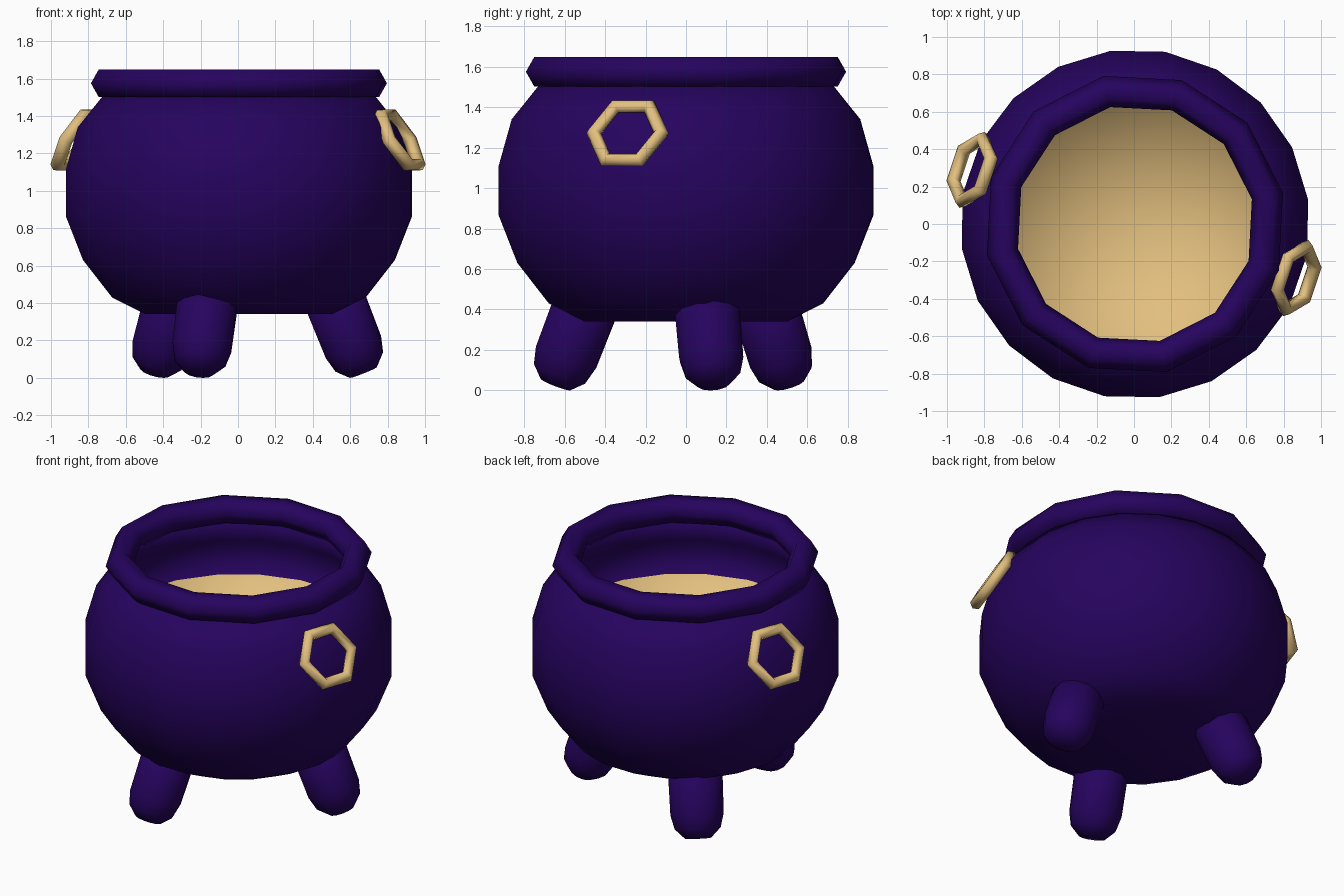
import bpy, bmesh
from math import radians, sin, cos, pi
from mathutils import Matrix

if "Cube" in bpy.data.objects:
    bpy.data.objects.remove(bpy.data.objects["Cube"])

DX = 0.005


def material(name, rgb):
    m = bpy.data.materials.new(name)
    m.diffuse_color = (*rgb, 1)
    m.use_nodes = True
    m.node_tree.nodes["Principled BSDF"].inputs["Base Color"].default_value = m.diffuse_color
    return m


purple = material("deep purple", (0.019, 0.001, 0.112))
tan = material("warm tan", (0.76, 0.52, 0.21))


def revolve(name, profile, sides, start, mats, tan_from=None):
    """Lathe (radius, z) points around z; both open ends are closed with a cap."""
    bm = bmesh.new()
    rings = [[bm.verts.new((r * cos(start + 2 * pi * i / sides),
                            r * sin(start + 2 * pi * i / sides), z))
              for i in range(sides)] for r, z in profile]
    for a, b in zip(rings, rings[1:]):
        for i in range(sides):
            j = (i + 1) % sides
            bm.faces.new((a[i], a[j], b[j], b[i]))
    bm.faces.new(rings[0][::-1])
    top = bm.faces.new(rings[-1])
    if len(mats) > 1:
        top.material_index = 1
    for f in bm.faces:
        f.smooth = True
    # fan the last cap from its centre so it shades evenly
    bmesh.ops.poke(bm, faces=[top])
    me = bpy.data.meshes.new(name)
    bm.to_mesh(me)
    bm.free()
    for m in mats:
        me.materials.append(m)
    ob = bpy.data.objects.new(name, me)
    bpy.context.collection.objects.link(ob)
    return ob


def torus(name, loc, rot, seg, major, minor, mat):
    bpy.ops.mesh.primitive_torus_add(location=loc, rotation=rot, major_segments=seg,
                                     minor_segments=6, major_radius=major, minor_radius=minor)
    ob = bpy.context.object
    ob.name = name
    ob.data.materials.append(mat)
    bpy.ops.object.shade_smooth()


# pot body: outer wall up to the mouth, inner wall down to the flat tan filling
outer = [(0.505, 0.34), (0.685, 0.43), (0.842, 0.63), (0.935, 0.865),
         (0.935, 1.11), (0.87, 1.34), (0.735, 1.507)]
inner = [(0.69, 1.507), (0.80, 1.33), (0.83, 1.09)]
pot = revolve("pot_body", outer + inner, 20, radians(8), [purple, tan])
pot.location.x = DX

# thick rim around the mouth
torus("rim", (DX, 0, 1.575), (0, 0, radians(12)), 12, 0.724, 0.085, purple)

# three splayed rounded legs
leg_profile = [(0.08, -0.145), (0.14, -0.085), (0.162, 0), (0.166, 0.3), (0.1, 0.34)]
for n in range(3):
    leg = revolve(f"leg_{n + 1}", leg_profile, 12, 0, [purple])
    leg.matrix_world = (Matrix.Translation((DX, 0, 0))
                        @ Matrix.Rotation(radians(11.5 + 120 * n), 4, 'Z')
                        @ Matrix.Translation((0.625, 0, 0.164))
                        @ Matrix.Rotation(radians(-22), 4, 'Y'))

# two hexagonal ring handles leaning on the shoulders
for side, a in (("right", radians(-18.5)), ("left", radians(161.5))):
    torus(f"{side}_ring_handle", (0.912 * cos(a), 0.912 * sin(a), 1.271),
          (radians(60), 0, a + pi / 2), 6, 0.176, 0.038, tan)
